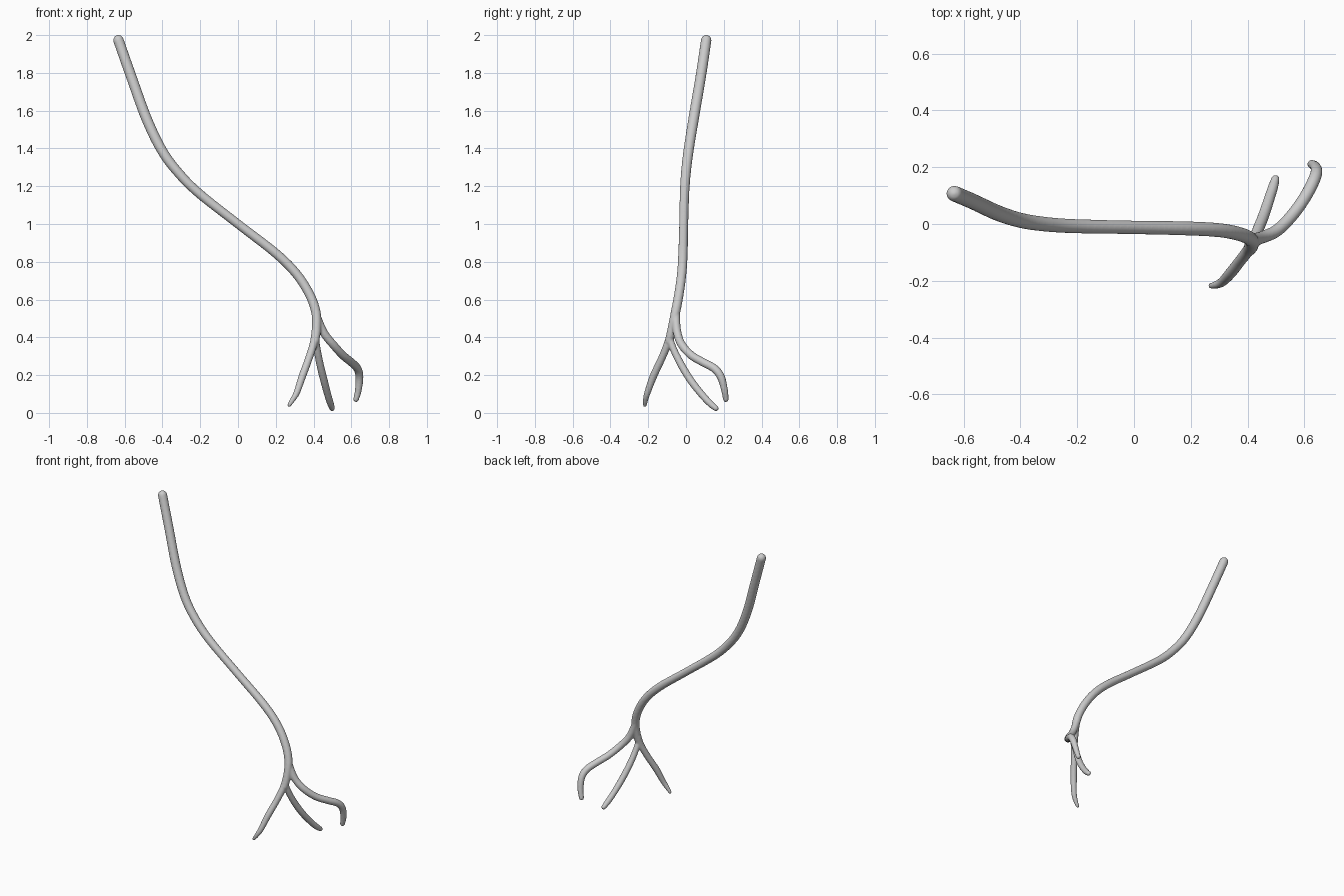
import bpy, math
from mathutils import Vector


def smooth_path(pts, steps=8):
    """Catmull-Rom sampling of (x, y, z, radius) points."""
    v = [Vector(p) for p in pts]
    v = [2 * v[0] - v[1]] + v + [2 * v[-1] - v[-2]]
    out = []
    for a, b, c, d in zip(v, v[1:], v[2:], v[3:]):
        for i in range(steps):
            t = i / steps
            out.append(0.5 * (2 * b + (c - a) * t + (2 * a - 5 * b + 4 * c - d) * t**2
                              + (3 * b - a - 3 * c + d) * t**3))
    return out + [v[-2]]


def dome(end, inner):
    """Rounded end: points from the end outward with shrinking radius."""
    d = (end.xyz - inner.xyz).normalized()
    r = end.w
    return [Vector((*(end.xyz + d * r * math.sin(a)), r * math.cos(a)))
            for a in (0.35, 0.7, 1.05, 1.35, 1.52)]


def tube(name, pts):
    path = smooth_path(pts)
    path = dome(path[0], path[1])[::-1] + path + dome(path[-1], path[-2])
    cu = bpy.data.curves.new(name, 'CURVE')
    cu.dimensions = '3D'
    cu.bevel_depth = 1.0
    cu.bevel_resolution = 6
    cu.use_fill_caps = True
    sp = cu.splines.new('POLY')
    sp.points.add(len(path) - 1)
    for p, q in zip(sp.points, path):
        p.co = (q.x, q.y, q.z, 1)
        p.radius = q.w
    ob = bpy.data.objects.new(name, cu)
    bpy.context.collection.objects.link(ob)
    return ob


parts = [
    # Long S-shaped stem
    tube("stem", [
        (-0.633, 0.107, 1.973, .028), (-0.565, 0.078, 1.78, .028),
        (-0.483, 0.040, 1.555, .028), (-0.40, 0.013, 1.385, .027),
        (-0.31, -0.001, 1.265, .026), (-0.20, -0.008, 1.157, .025),
        (0.0, -0.012, 1.0, .024), (0.20, -0.016, 0.845, .025),
        (0.31, -0.023, 0.735, .025), (0.38, -0.038, 0.625, .025),
        (0.413, -0.056, 0.53, .025), (0.415, -0.075, 0.44, .024),
        (0.408, -0.09, 0.38, .022)]),
    # Hooked back branch
    tube("hooked_branch", [
        (0.405, -0.05, 0.55, .020), (0.425, -0.053, 0.49, .022),
        (0.457, -0.045, 0.42, .022), (0.505, -0.022, 0.36, .022),
        (0.555, 0.028, 0.305, .022), (0.60, 0.09, 0.268, .022),
        (0.632, 0.15, 0.235, .022), (0.643, 0.185, 0.19, .021),
        (0.637, 0.204, 0.12, .018), (0.625, 0.211, 0.072, .015)]),
    # Front branch, tapering to a thin tip
    tube("front_branch", [
        (0.412, -0.075, 0.44, .022), (0.401, -0.095, 0.37, .021),
        (0.374, -0.13, 0.285, .020), (0.341, -0.172, 0.195, .020),
        (0.312, -0.203, 0.11, .017), (0.29, -0.214, 0.07, .014),
        (0.271, -0.218, 0.041, .010)]),
    # Straight back branch
    tube("back_branch", [
        (0.410, -0.088, 0.40, .018), (0.42, -0.063, 0.33, .019),
        (0.437, -0.02, 0.245, .020), (0.457, 0.03, 0.165, .020),
        (0.477, 0.09, 0.09, .019), (0.490, 0.13, 0.048, .018),
        (0.498, 0.158, 0.024, .015)]),
]

# Fuse the tubes into one blended skin
bpy.ops.object.select_all(action='DESELECT')
for ob in parts:
    ob.select_set(True)
bpy.context.view_layer.objects.active = parts[0]
bpy.ops.object.convert(target='MESH')
bpy.ops.object.join()
root = bpy.context.object
root.name = "branching_root"
rm = root.modifiers.new("fuse", 'REMESH')
rm.mode = 'VOXEL'
rm.voxel_size = 0.005
rm.use_smooth_shade = True
sm = root.modifiers.new("blend", 'SMOOTH')
sm.factor = 0.5
sm.iterations = 4
bpy.ops.object.convert(target='MESH')
bpy.ops.object.shade_smooth()
